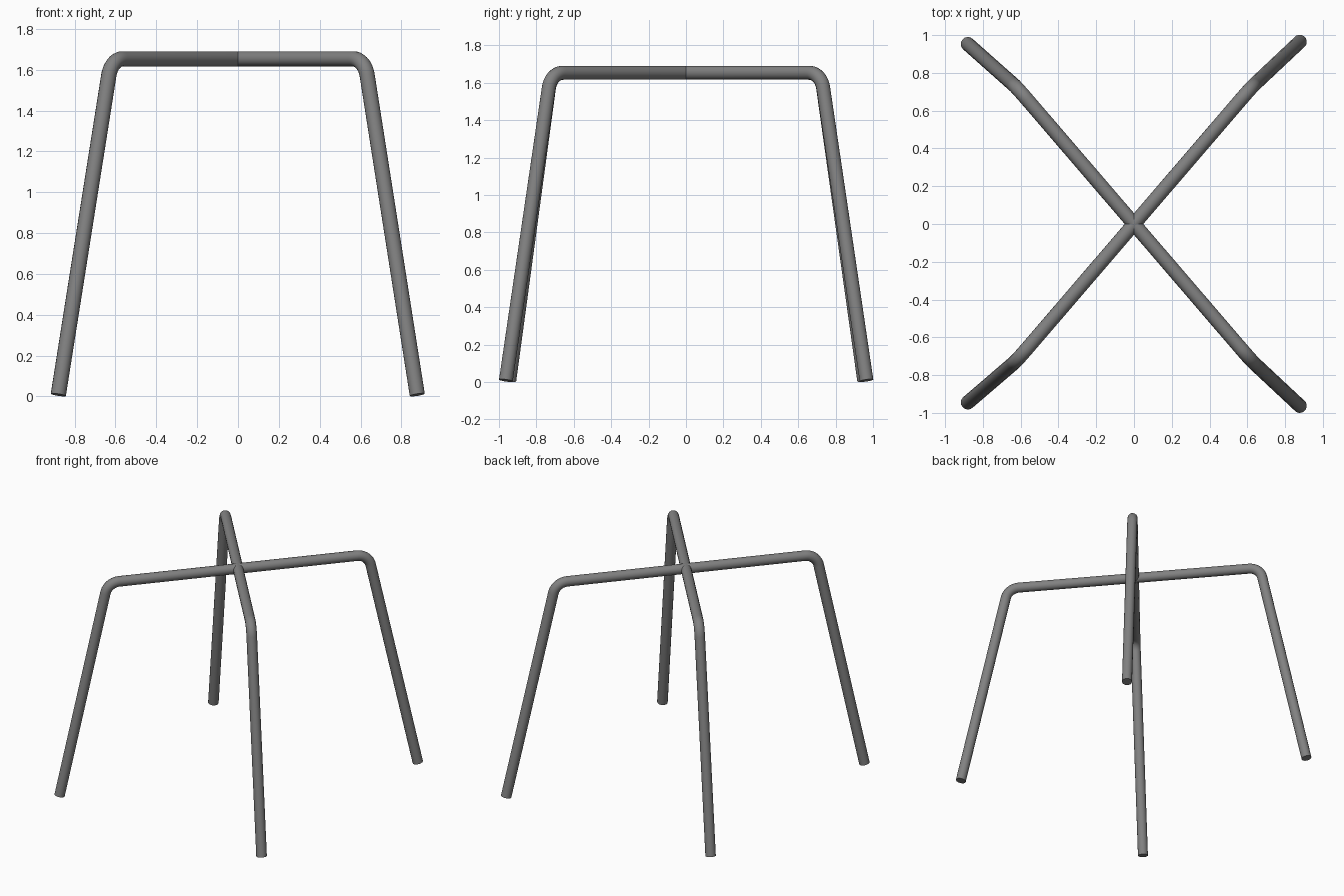
import bpy
from math import tan
from mathutils import Vector, Quaternion

if "Cube" in bpy.data.objects:
    bpy.data.objects.remove(bpy.data.objects["Cube"])

R = 0.0375       # tube radius
TOP = 1.653      # centre height of the crossbars
TANGENT = 0.083  # length of bar used up by each bend

# Dark grey metal
metal = bpy.data.materials.new("dark_grey")
metal.diffuse_color = (0.22, 0.22, 0.22, 1)
metal.use_nodes = True
metal.node_tree.nodes["Principled BSDF"].inputs["Base Color"].default_value = metal.diffuse_color


def bend(prev, corner, nxt, steps=12):
    """Points of a circular fillet at a corner."""
    a, b = (prev - corner).normalized(), (nxt - corner).normalized()
    start = corner + a * TANGENT
    half = a.angle(b) / 2
    centre = corner + (a + b).normalized() * (TANGENT ** 2 + (TANGENT * tan(half)) ** 2) ** 0.5
    arm, end = start - centre, corner + b * TANGENT - centre
    axis, total = arm.cross(end).normalized(), arm.angle(end)
    return [centre + Quaternion(axis, total * i / steps) @ arm for i in range(steps + 1)]


def tube_hoop(name, foot_a, corner_a, corner_b, foot_b):
    """One continuous tube: leg, crossbar, leg."""
    fa, ca, cb, fb = (Vector(p) for p in (foot_a, corner_a, corner_b, foot_b))
    pts = [fa] + bend(fa, ca, cb) + bend(ca, cb, fb) + [fb]
    curve = bpy.data.curves.new(name, 'CURVE')
    curve.dimensions = '3D'
    curve.bevel_depth = R
    curve.bevel_resolution = 6
    curve.use_fill_caps = True
    curve.materials.append(metal)
    spline = curve.splines.new('POLY')
    spline.points.add(len(pts) - 1)
    for sp, p in zip(spline.points, pts):
        sp.co = (*p, 1)
    obj = bpy.data.objects.new(name, curve)
    bpy.context.collection.objects.link(obj)
    bpy.ops.object.select_all(action='DESELECT')
    obj.select_set(True)
    bpy.context.view_layer.objects.active = obj
    bpy.ops.object.convert(target='MESH')
    bpy.ops.object.shade_smooth_by_angle()


# Two bent tubes crossing at the centre, legs splayed outward
X, Y, Z = 0.62, 0.722, 0.008
tube_hoop("leg_hoop_a", (-0.88, -0.945, Z), (-X, -Y, TOP), (X, Y, TOP), (0.878, 0.965, Z))
tube_hoop("leg_hoop_b", (-0.88, 0.953, Z), (-X, Y, TOP), (X, -Y, TOP), (0.878, -0.963, Z))
